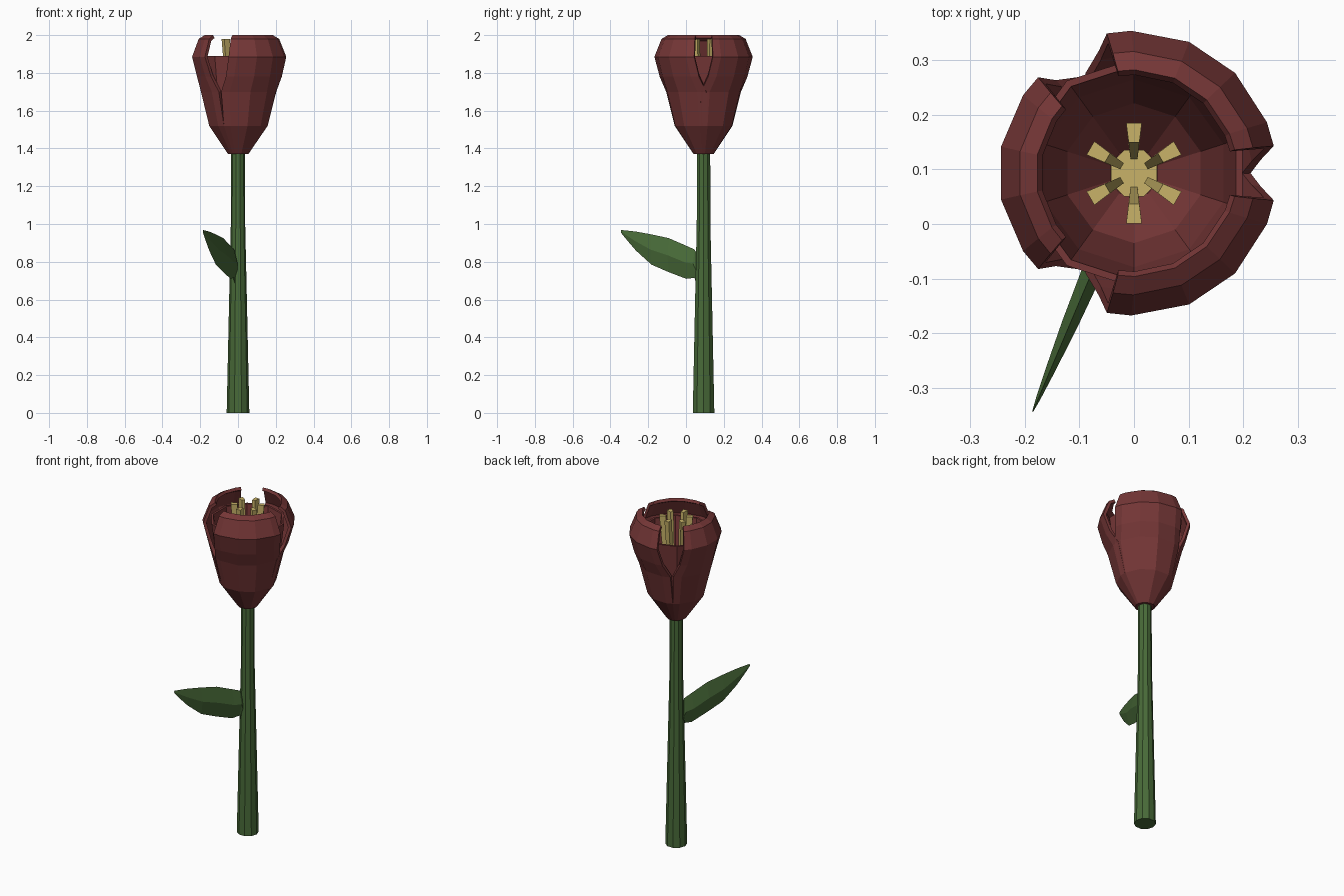
import bpy
from math import sin, cos, radians, pi
from mathutils import Vector

if "Cube" in bpy.data.objects:
    bpy.data.objects.remove(bpy.data.objects["Cube"])

C = Vector((0, 0.093, 0))  # flower axis


def mat(name, rgb):
    m = bpy.data.materials.new(name)
    m.diffuse_color = (*rgb, 1)
    m.use_nodes = True
    m.node_tree.nodes["Principled BSDF"].inputs["Base Color"].default_value = m.diffuse_color
    return m


RED = mat("petal_red", (0.18, 0.038, 0.038))
GREEN = mat("leaf_green", (0.065, 0.145, 0.04))
YELLOW = mat("pollen_yellow", (0.58, 0.45, 0.14))


def loft(name, rings, m, closed=True, caps=True):
    """Skin a list of equal-length point rings, bottom to top."""
    n = len(rings[0])
    verts = [p for r in rings for p in r]
    faces = []
    for j in range(len(rings) - 1):
        for i in range(n if closed else n - 1):
            a, b = j * n + i, j * n + (i + 1) % n
            faces.append((a, b, b + n, a + n))
    if caps:
        faces.append(tuple(range(n))[::-1])
        faces.append(tuple(range(len(verts) - n, len(verts))))
    me = bpy.data.meshes.new(name)
    me.from_pydata(verts, [], faces)
    me.materials.append(m)
    ob = bpy.data.objects.new(name, me)
    bpy.context.collection.objects.link(ob)
    return ob


def polar(r, deg, z):
    a = radians(deg)
    return C + Vector((r * cos(a), r * sin(a), z))


def revolve(name, profile, m, n=10, turn=0):
    return loft(name, [[polar(r, turn + 360 * i / n, z) for i in range(n)]
                       for r, z in profile], m)


# tapered stem
revolve("stem", [(0.06, 0), (0.047, 0.6), (0.038, 1.0), (0.037, 1.39)], GREEN)

# inner cup: outside up, over the rim and back down to the floor
revolve("inner_cup", [(0.052, 1.37), (0.145, 1.52), (0.185, 1.7), (0.209, 1.89),
                      (0.196, 1.89), (0.172, 1.7), (0.128, 1.53), (0.045, 1.43)],
        RED, turn=18)

# three outer petals: radius, height, half angle
PROFILE = [(0.055, 1.37, 62), (0.158, 1.52, 62), (0.203, 1.7, 60), (0.222, 1.78, 50),
           (0.248, 1.885, 45), (0.212, 1.98, 44), (0.18, 2.0, 43)]
for name, mid, k in (("left", 180, 1.0), ("back_right", 56, 1.05), ("front_right", -56, 1.05)):
    rings = [[polar(r * (k if z > 1.72 else 1), mid + f * h, z)
              for f in (-1, -0.78, -0.25, 0.25, 0.78, 1)] for r, z, h in PROFILE]
    petal = loft("petal_" + name, rings, RED, closed=False, caps=False)
    s = petal.modifiers.new("thickness", 'SOLIDIFY')
    s.thickness = 0.018
    s.offset = -1

# pistil disc and six outward-leaning stamens
revolve("pistil", [(0.046, 1.42), (0.046, 1.5)], YELLOW, n=8, turn=22.5)
for i in range(6):
    a = radians(30 + 60 * i)
    out, side = Vector((cos(a), sin(a), 0)), Vector((-sin(a), cos(a), 0))
    rings = []
    for r0, r1, w, z in ((0.022, 0.045, 0.008, 1.44), (0.056, 0.092, 0.013, 1.98)):
        rings.append([C + out * r + side * t + Vector((0, 0, z))
                      for r, t in ((r0, -w * 0.75), (r1, -w * 1.1), (r1, w * 1.1), (r0, w * 0.75))])
    loft("stamen_%d" % (i + 1), rings, YELLOW)

# leaf with diamond section: distance, bottom, top, half width, sideways shift
d = Vector((-0.391, -0.92, 0)).normalized()
side = Vector((-d.y, d.x, 0))
STATIONS = [(0.025, 0.62, 0.82, 0.006), (0.052, 0.715, 0.865, 0.02),
            (0.1, 0.71, 0.885, 0.021), (0.2, 0.745, 0.925, 0.019), (0.3, 0.785, 0.945, 0.015),
            (0.39, 0.86, 0.96, 0.009), (0.45, 0.925, 0.966, 0.004), (0.474, 0.953, 0.968, 0.001)]
rings = []
for s, lo, hi, w in STATIONS:
    p = C + d * s
    m = (lo + hi) / 2
    rings.append([p + Vector((0, 0, hi)), p - side * w + Vector((0, 0, m)),
                  p + Vector((0, 0, lo)), p + side * w + Vector((0, 0, m))])
loft("leaf", [r[::-1] for r in rings], GREEN)
